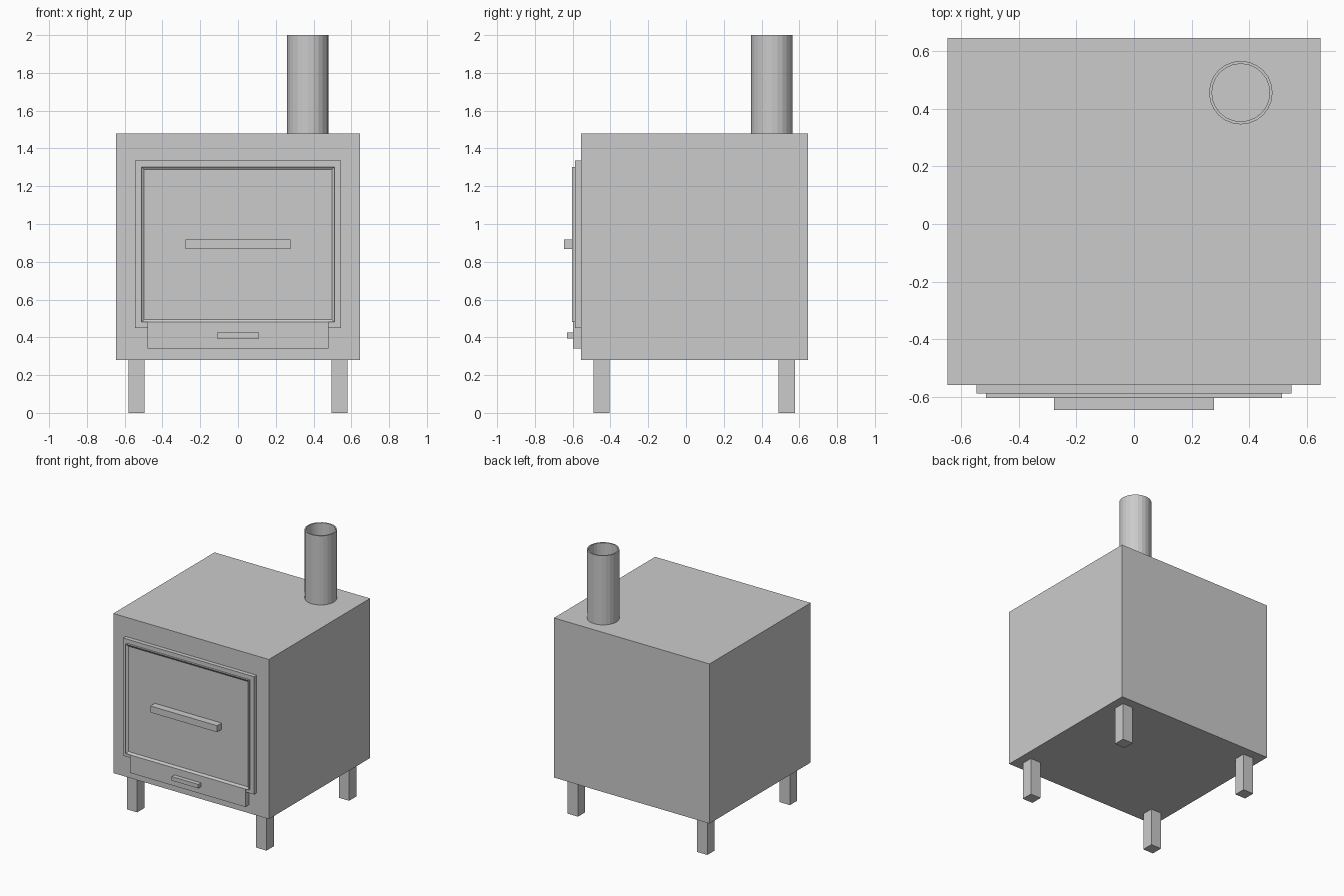
import bpy
import bmesh
from mathutils import Matrix, Vector

cube = bpy.data.objects.get("Cube")
if cube:
    bpy.data.objects.remove(cube, do_unlink=True)

GREY = (0.6, 0.6, 0.6, 1)
steel = bpy.data.materials.new("grey steel")
steel.use_nodes = True
steel.diffuse_color = GREY
steel.node_tree.nodes["Principled BSDF"].inputs["Base Color"].default_value = GREY


def finish(name, bm):
    mesh = bpy.data.meshes.new(name)
    bm.to_mesh(mesh)
    bm.free()
    mesh.materials.append(steel)
    obj = bpy.data.objects.new(name, mesh)
    bpy.context.collection.objects.link(obj)
    return obj


def box_mesh(x, y, z):
    """Box from (min, max) pairs."""
    lo, hi = Vector((x[0], y[0], z[0])), Vector((x[1], y[1], z[1]))
    bm = bmesh.new()
    bmesh.ops.create_cube(bm, size=1, matrix=Matrix.Translation((lo + hi) / 2)
                          @ Matrix.Diagonal((*(hi - lo), 1)))
    return bm


def box(name, x, y, z):
    return finish(name, box_mesh(x, y, z))


# Firebox
FRONT = -0.557
box("firebox", (-0.647, 0.647), (FRONT, 0.645), (0.28, 1.48))

# Legs
for side, x in (("right", -0.538), ("left", 0.538)):
    for end, y in (("front", -0.448), ("back", 0.533)):
        box(f"{end}_{side}_leg", (x - 0.043, x + 0.043),
            (y - 0.043, y + 0.043), (0, 0.28))

# Door frame
box("door_frame", (-0.545, 0.545), (-0.588, FRONT), (0.45, 1.335))

# Door with a shallow sunken panel
bm = box_mesh((-0.512, 0.512), (-0.603, -0.588), (0.48, 1.303))
face = min(bm.faces, key=lambda f: f.calc_center_median().y)
bmesh.ops.inset_region(bm, faces=[face], thickness=0.022)
bmesh.ops.translate(bm, verts=face.verts, vec=(0, 0.011, 0))
finish("door", bm)
box("door_handle", (-0.278, 0.278), (-0.645, -0.592), (0.868, 0.917))

# Ash drawer
box("ash_drawer", (-0.48, 0.48), (-0.598, FRONT), (0.342, 0.48))
box("drawer_handle", (-0.11, 0.11), (-0.63, -0.598), (0.395, 0.425))

# Open flue pipe: lathe a thin wall section
SIDES = 24
bm = bmesh.new()
section = [(0.11, 1.48), (0.11, 2), (0.1, 2), (0.1, 1.48)]
verts = [bm.verts.new((r, 0, z)) for r, z in section]
edges = [bm.edges.new(pair) for pair in zip(verts, verts[1:])]
bmesh.ops.spin(bm, geom=verts + edges, cent=(0, 0, 0), axis=(0, 0, 1),
               angle=6.2831853, steps=SIDES)
bmesh.ops.remove_doubles(bm, verts=bm.verts, dist=0.0001)
bmesh.ops.recalc_face_normals(bm, faces=bm.faces)
# An open strip may come out inverted, so make the rim face up
rim = max(bm.faces, key=lambda f: f.calc_center_median().z)
if rim.normal.z < 0:
    bmesh.ops.reverse_faces(bm, faces=bm.faces)
pipe = finish("flue_pipe", bm)
pipe.location = (0.37, 0.455, 0)
